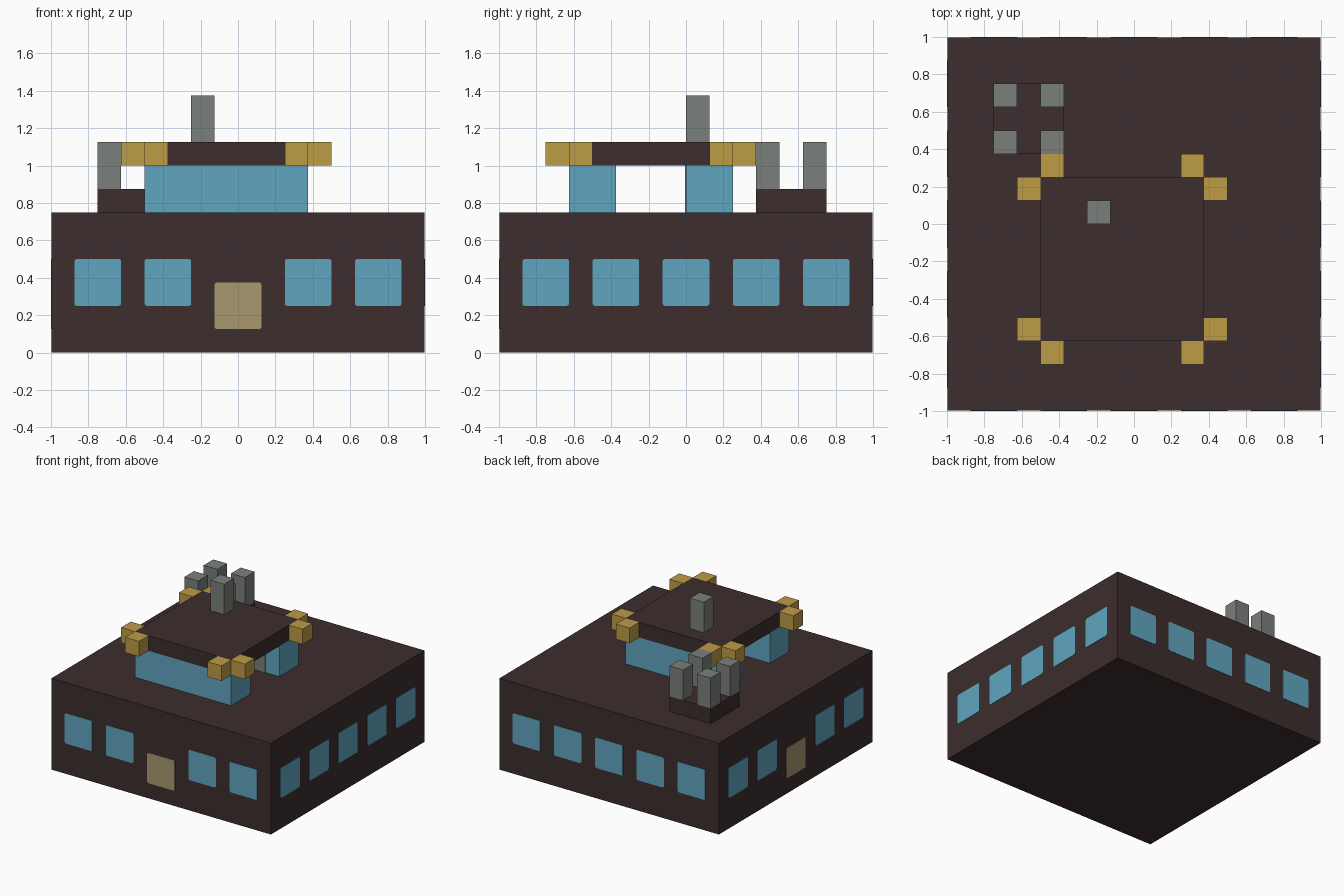
import bpy
import bmesh
from mathutils import Matrix, Vector
from math import pi

cube = bpy.data.objects.get("Cube")
if cube:
    bpy.data.objects.remove(cube, do_unlink=True)


def material(name, rgb):
    linear = [((c / 255 + 0.055) / 1.055) ** 2.4 for c in rgb] + [1]
    mat = bpy.data.materials.new(name)
    mat.use_nodes = True
    mat.diffuse_color = linear
    mat.node_tree.nodes["Principled BSDF"].inputs["Base Color"].default_value = linear
    return mat


BROWN = material("dark brown", (60, 45, 46))
BLUE = material("sky blue glass", (96, 166, 192))
GREY = material("stone grey", (123, 128, 123))
GOLD = material("gold", (190, 156, 70))
TAN = material("tan wood", (168, 153, 111))

U = 0.125  # block size shared by all parts


def finish(name, bm, mat):
    mesh = bpy.data.meshes.new(name)
    bm.to_mesh(mesh)
    bm.free()
    mesh.materials.append(mat)
    obj = bpy.data.objects.new(name, mesh)
    bpy.context.collection.objects.link(obj)
    return obj


def block(name, low, high, mat):
    """Box between two corners given in block units."""
    low, high = Vector(low) * U, Vector(high) * U
    bm = bmesh.new()
    bmesh.ops.create_cube(bm, size=1)
    bmesh.ops.scale(bm, vec=high - low, verts=bm.verts)
    bmesh.ops.translate(bm, vec=(low + high) / 2, verts=bm.verts)
    return finish(name, bm, mat)


def panel(name, turn, offset, height, mat):
    """Thin plate with softened corners, set on one wall of the base."""
    bm = bmesh.new()
    bmesh.ops.create_cube(bm, size=1)
    bmesh.ops.scale(bm, vec=(2 * U, 0.006, 2 * U), verts=bm.verts)
    corners = [e for e in bm.edges
               if abs(e.verts[0].co.y - e.verts[1].co.y) > 0.001]
    bmesh.ops.bevel(bm, geom=corners, offset=0.012, segments=2,
                    profile=0.5, affect='EDGES')
    bmesh.ops.translate(bm, vec=(offset, -0.997, height), verts=bm.verts)
    bmesh.ops.transform(bm, matrix=Matrix.Rotation(turn, 4, 'Z'), verts=bm.verts)
    return finish(name, bm, mat)


# Main building
block("base_building", (-7.98, -7.98, 0), (7.98, 7.98, 6), BROWN)

# Windows on every wall, with doors in the middle of the front and -x walls
walls = {"front": (0, True), "right": (pi / 2, False),
         "back": (pi, False), "left": (-pi / 2, True)}
for wall, (turn, has_door) in walls.items():
    for i in range(-2, 3):
        if i == 0 and has_door:
            panel(wall + "_door", turn, 0, 2 * U, TAN)
        else:
            panel(f"{wall}_window_{i + 3}", turn, i * 3 * U, 3 * U, BLUE)

# Raised pavilion: two glass walls carrying a flat roof
block("front_glass_wall", (-4, -5, 6), (3, -3, 8), BLUE)
block("back_glass_wall", (-4, 0, 6), (3, 2, 8), BLUE)
block("inner_stone_facing", (-3, -0.04, 6), (2, 0, 8), GREY)
block("pavilion_roof", (-4, -5, 8), (3, 2, 9), BROWN)
block("roof_chimney", (-2, 0, 9), (-1, 1, 11), GREY)

# Pairs of gold blocks wrapped around each roof corner
for x_in, x_out, side in ((-4, -5, "left"), (2, 3, "right")):
    for y_in, y_out, end in ((-5, -6, "front"), (1, 2, "back")):
        for x, y, kind in ((x_out, y_in, "side"), (x_in, y_out, "end")):
            block(f"gold_{end}_{side}_{kind}", (x, y, 8), (x + 1, y + 1, 9), GOLD)

# Chimney cluster on its own plinth
block("chimney_plinth", (-6, 3, 6), (-3, 6, 7), BROWN)
for x in (-6, -4):
    for y in (3, 5):
        block("cluster_chimney", (x, y, 7), (x + 1, y + 1, 9), GREY)
